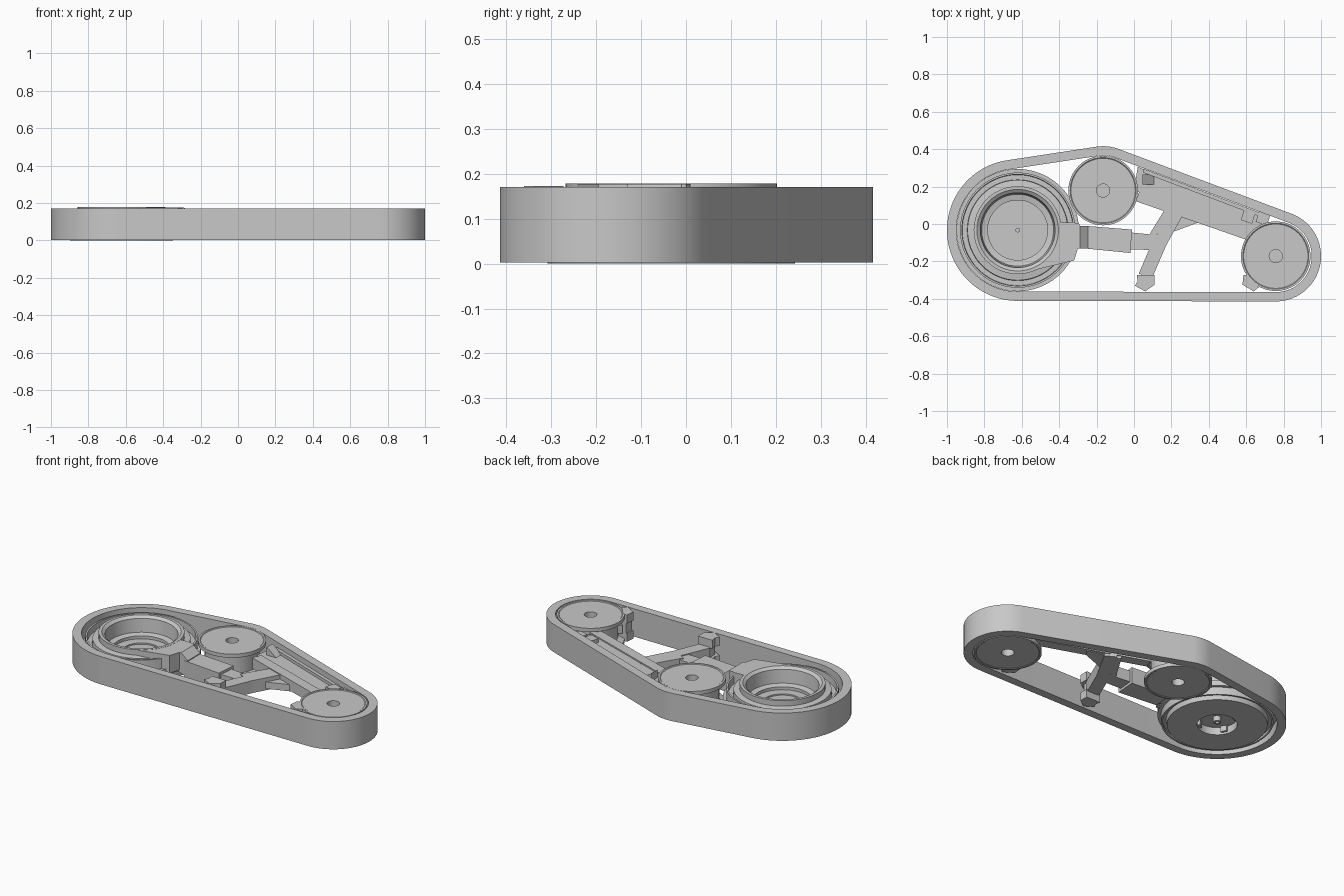
import bpy, bmesh, math
from mathutils import Vector
from mathutils.geometry import convex_hull_2d

cube = bpy.data.objects.get("Cube")
if cube:
    bpy.data.objects.remove(cube, do_unlink=True)

grey = bpy.data.materials.new("light_grey")
grey.use_nodes = True
colour = (0.58, 0.58, 0.58, 1)
grey.diffuse_color = colour
grey.node_tree.nodes["Principled BSDF"].inputs["Base Color"].default_value = colour

BIG, TOP, END = (-0.622, -0.033), (-0.165, 0.179), (0.758, -0.172)


def finish(name, bm, smooth=False):
    bmesh.ops.recalc_face_normals(bm, faces=bm.faces)
    mesh = bpy.data.meshes.new(name)
    bm.to_mesh(mesh)
    bm.free()
    mesh.materials.append(grey)
    obj = bpy.data.objects.new(name, mesh)
    bpy.context.collection.objects.link(obj)
    if smooth:
        bpy.ops.object.select_all(action='DESELECT')
        obj.select_set(True)
        bpy.context.view_layer.objects.active = obj
        bpy.ops.object.shade_smooth_by_angle(angle=math.radians(30))
    return obj


def prism(name, pts, lo, hi, upright=False):
    """Extrude an outline along z, or along y when upright."""
    bm = bmesh.new()
    place = (lambda a, b: (a, lo, b)) if upright else (lambda a, b: (a, b, lo))
    face = bm.faces.new([bm.verts.new(place(*p)) for p in pts])
    ext = bmesh.ops.extrude_face_region(bm, geom=[face])
    move = Vector((0, hi - lo, 0) if upright else (0, 0, hi - lo))
    bmesh.ops.translate(bm, vec=move, verts=[v for v in ext["geom"] if isinstance(v, bmesh.types.BMVert)])
    return finish(name, bm)


def beam(name, p, q, width, lo, hi):
    p, q = Vector(p), Vector(q)
    side = (q - p).normalized().orthogonal() * width / 2
    return prism(name, [p + side, q + side, q - side, p - side], lo, hi)


def lathe(name, centre, profile, steps=72):
    """Spin an (r, z) profile; ends at r = 0 close the surface."""
    bm = bmesh.new()
    verts = [bm.verts.new((centre[0] + r, centre[1], z)) for r, z in profile]
    edges = [bm.edges.new(pair) for pair in zip(verts, verts[1:])]
    bmesh.ops.spin(bm, geom=verts + edges, cent=(*centre, 0), axis=(0, 0, 1),
                   angle=math.tau, steps=steps)
    bmesh.ops.remove_doubles(bm, verts=bm.verts, dist=0.0004)
    return finish(name, bm, True)


# Belt: a band wrapped around the three wheels
def belt_points(thickness):
    pts = []
    for (cx, cy), r in ((BIG, 0.328), (TOP, 0.187), (END, 0.192)):
        for i in range(96):
            a = math.tau * i / 96
            pts.append(Vector((cx + (r + thickness) * math.cos(a), cy + (r + thickness) * math.sin(a))))
    return pts


inner, outer = belt_points(0), belt_points(0.05)
order = convex_hull_2d(outer)
bm = bmesh.new()
rings = [[bm.verts.new((*pts[i], z)) for i in order]
         for pts, z in ((outer, 0.002), (outer, 0.17), (inner, 0.17), (inner, 0.002))]
for k in range(4):
    a, b = rings[k], rings[(k + 1) % 4]
    for i in range(len(order)):
        j = (i + 1) % len(order)
        bm.faces.new((a[i], a[j], b[j], b[i]))
finish("belt", bm, True)

# Small grooved wheels with axle holes
half = [(0, 0.04), (0.035, 0.04), (0.035, 0.081), (0.172, 0.081), (0.176, 0.084),
        (0.186, 0.084), (0.186, 0.062), (0.15, 0.05), (0.15, 0)]
small = [(r, 0.086 + z) for r, z in half] + [(r, 0.086 - z) for r, z in reversed(half)]
for name, centre in (("upper_wheel", TOP), ("end_wheel", END)):
    lathe(name, centre, small)

# Big wheel: deep stepped bowl above, recessed hub below
lathe("big_wheel", BIG, [
    (0, 0.052), (0.107, 0.052), (0.107, 0.06), (0.16, 0.06), (0.16, 0.078),
    (0.192, 0.085), (0.2, 0.165), (0.21, 0.172), (0.218, 0.178), (0.235, 0.178), (0.235, 0.145),
    (0.268, 0.14), (0.27, 0.11), (0.296, 0.11), (0.298, 0.15), (0.308, 0.15),
    (0.308, 0.09), (0.327, 0.09), (0.327, 0.06), (0.308, 0.06), (0.308, 0.015),
    (0.298, 0.015), (0.298, 0.03), (0.28, 0.03), (0.275, 0), (0.11, 0),
    (0.11, 0.045), (0, 0.045)])
lathe("hub_pin", BIG, [(0, 0.065), (0.012, 0.065), (0.012, 0.05), (0.022, 0.046),
                       (0.022, 0.015), (0.01, 0.015), (0.01, 0.03), (0, 0.03)], 32)
for i in range(4):
    a = Vector((math.cos(i * math.pi / 2 + 0.5), math.sin(i * math.pi / 2 + 0.5)))
    beam("hub_key", Vector(BIG) + a * 0.095, Vector(BIG) + a * 0.112, 0.035, 0.012, 0.046)

# Housing hugging the bowl, tapering into the arm
arc = [(BIG[0] + 0.23 * math.cos(math.radians(d)), BIG[1] + 0.23 * math.sin(math.radians(d)))
       for d in range(-70, 11, 8)]
prism("housing", arc + [(-0.33, 0.01), (-0.29, 0), (-0.3, -0.13), (-0.32, -0.195)], 0.07, 0.177)
prism("arm_neck", [(-0.31, 0.177), (-0.29, 0.177), (-0.245, 0.14), (-0.245, 0.035), (-0.31, 0.06)],
      -0.13, -0.01, True)
prism("arm", [(-0.26, -0.01), (-0.01, -0.03), (-0.02, -0.155), (-0.27, -0.13)], 0.035, 0.135)
prism("arm_tip", [(-0.02, -0.045), (0.13, -0.06), (0.11, -0.14), (-0.02, -0.135)], 0.05, 0.12)

# Forked post and its braces
beam("post", (0.06, -0.28), (0.15, -0.07), 0.075, 0.05, 0.125)
beam("post_upper", (0.14, -0.1), (0.25, 0.1), 0.07, 0.05, 0.125)
beam("left_brace", (0.085, -0.085), (0.205, 0.11), 0.035, 0.05, 0.125)
prism("right_brace", [(0.16, -0.06), (0.35, 0.01), (0.38, 0.05), (0.24, 0.08)], 0.06, 0.1)

# Rail and thin shelf running along the slanted belt run
beam("rail", (0.02, 0.15), (0.68, -0.08), 0.06, 0.065, 0.13)
prism("rail_shelf", [(0.0, 0.18), (0.02, 0.305), (0.72, 0.04), (0.66, -0.05)], 0.11, 0.122)
beam("rail_ridge", (0.05, 0.285), (0.7, 0.04), 0.02, 0.1, 0.14)
prism("rail_wedge", [(0.045, 0.17), (0.045, 0.12), (0.11, 0.12)], 0.21, 0.265, True)
for p, q in (((0.58, 0.05), (0.64, 0.03)), ((0.66, 0.04), (0.72, 0.02))):
    beam("rail_block", p, q, 0.06, 0.07, 0.145)

# Belt guide feet: upper and lower jaws on a narrow spine
post_foot = [(0.015, -0.272), (0.11, -0.272), (0.11, -0.325), (0.06, -0.36), (0.005, -0.33), (0.02, -0.305)]
end_foot = [(0.585, -0.272), (0.604, -0.272), (0.668, -0.338), (0.64, -0.36), (0.58, -0.325)]
for outline, x in ((post_foot, 0.06), (end_foot, 0.615)):
    prism("foot_lower_jaw", outline, 0.01, 0.06)
    prism("foot_upper_jaw", outline, 0.12, 0.172)
    beam("foot_spine", (x, -0.272), (x, -0.325), 0.05, 0.02, 0.16)
beam("end_foot_link", (0.63, -0.28), (0.7, -0.2), 0.06, 0.06, 0.11)
